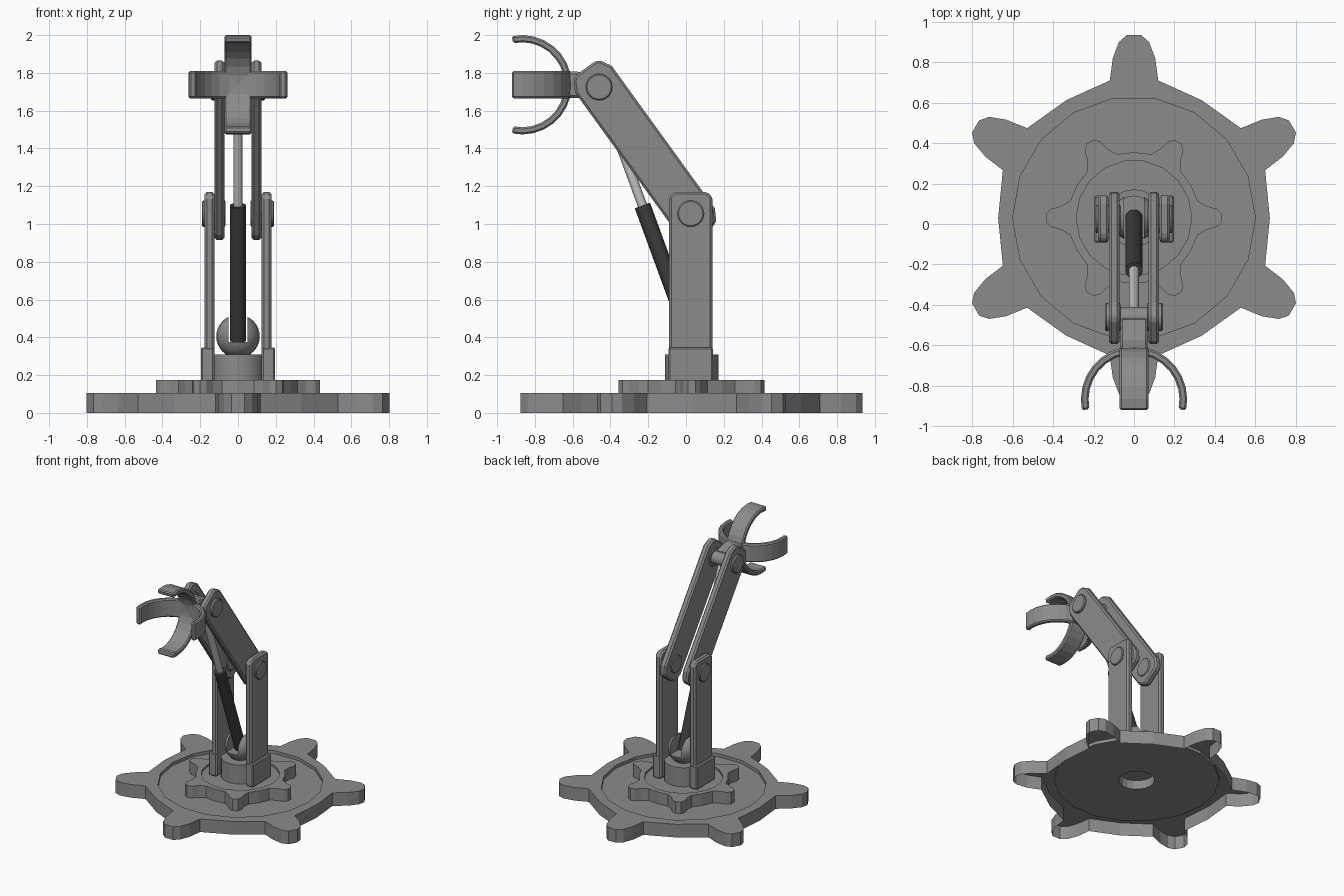
import bpy, bmesh, math
from mathutils import Vector, Matrix

if "Cube" in bpy.data.objects:
    bpy.data.objects.remove(bpy.data.objects["Cube"])

CY = 0.03  # y of the turntable axis


def material(name, v):
    m = bpy.data.materials.new(name)
    m.diffuse_color = (v, v, v, 1)
    m.use_nodes = True
    m.node_tree.nodes["Principled BSDF"].inputs["Base Color"].default_value = m.diffuse_color
    return m


GREY = material("steel_grey", 0.26)
DARK = material("dark_cylinder", 0.045)
LIGHT = material("bright_rod", 0.55)


def finish(bm, name, mat, mirror=False, bevel=0, smooth=False):
    bmesh.ops.recalc_face_normals(bm, faces=bm.faces)
    me = bpy.data.meshes.new(name)
    bm.to_mesh(me)
    bm.free()
    ob = bpy.data.objects.new(name, me)
    bpy.context.collection.objects.link(ob)
    me.materials.append(mat)
    if mirror:
        ob.modifiers.new("mirror", 'MIRROR')
    if bevel:
        b = ob.modifiers.new("bevel", 'BEVEL')
        b.width, b.segments = bevel, 1
        b.limit_method = 'ANGLE'
    if smooth:
        bpy.ops.object.select_all(action='DESELECT')
        ob.select_set(True)
        bpy.context.view_layer.objects.active = ob
        bpy.ops.object.shade_smooth_by_angle(angle=math.radians(35))
    return ob


def prism(name, pts, x0, x1, mat=GREY, mirror=False, bevel=0.012, turn=None):
    """Side profile (y, z) extruded along x."""
    bm = bmesh.new()
    f = bm.faces.new([bm.verts.new((x0, y, z)) for y, z in pts])
    r = bmesh.ops.extrude_face_region(bm, geom=[f])
    new = [v for v in r["geom"] if isinstance(v, bmesh.types.BMVert)]
    bmesh.ops.translate(bm, verts=new, vec=(x1 - x0, 0, 0))
    if turn:
        bmesh.ops.transform(bm, matrix=turn, verts=bm.verts)
    return finish(bm, name, mat, mirror, bevel)


def rod(name, a, b, r, mat=GREY, mirror=False, bevel=0, n=24):
    """Cylinder between two points."""
    a, b = Vector(a), Vector(b)
    d = b - a
    m = Matrix.Translation((a + b) / 2) @ d.to_track_quat('Z', 'Y').to_matrix().to_4x4()
    bm = bmesh.new()
    bmesh.ops.create_cone(bm, cap_ends=True, segments=n, radius1=r, radius2=r,
                          depth=d.length, matrix=m)
    return finish(bm, name, mat, mirror, bevel, smooth=True)


def gear(name, lobe, mid, phase, z0, z1, rim, floor, hole=None):
    """Six-lobed open shell with a round recess in its top."""
    bm = bmesh.new()

    def loop(pts, z):
        vs = [bm.verts.new((x, y + CY, z)) for x, y in pts]
        return vs, [bm.edges.new((vs[i - 1], vs[i])) for i in range(len(vs))]

    def bridge(a, b):
        for i in range(len(a)):
            bm.faces.new((a[i - 1], a[i], b[i], b[i - 1]))

    def circle(r):
        return [(r * math.cos(k * math.pi / 9), r * math.sin(k * math.pi / 9)) for k in range(18)]

    half = [(r, -w) for r, w in lobe] + [(r, w) for r, w in reversed(lobe)]
    half.append((mid * math.cos(math.pi / 6), mid * math.sin(math.pi / 6)))
    pts = []
    for k in range(6):
        a = phase + k * math.pi / 3
        c, s = math.cos(a), math.sin(a)
        pts += [(x * c - y * s, x * s + y * c) for x, y in half]
    low, _ = loop(pts, z0)
    top, e1 = loop(pts, z1)
    bridge(low, top)
    ring, e2 = loop(circle(rim), z1)
    bmesh.ops.triangle_fill(bm, edges=e1 + e2, use_beauty=True)
    well, _ = loop(circle(rim), floor)
    bridge(ring, well)
    if hole:  # axle socket seen from below
        h1, _ = loop(circle(hole), floor)
        h2, _ = loop(circle(hole), floor + 0.07)
        bridge(well, h1)
        bridge(h1, h2)
        bm.faces.new(h2)
    else:
        bm.faces.new(well)
    return finish(bm, name, GREY)


# Turntable
gear("base_gear", [(0.68, 0.12), (0.79, 0.105), (0.87, 0.075), (0.905, 0.035)], 0.672,
     math.pi / 6, 0, 0.105, 0.60, 0.08, hole=0.13)
gear("upper_gear", [(0.315, 0.085), (0.36, 0.058), (0.41, 0.045), (0.435, 0.02)], 0.325,
     0, 0.08, 0.175, 0.285, 0.158)
rod("hub", (0, CY, 0.155), (0, CY, 0.31), 0.142, n=18)

# Slotted ball holding the piston
bm = bmesh.new()
bmesh.ops.create_uvsphere(bm, u_segments=24, v_segments=16, radius=0.115,
                          matrix=Matrix.Translation((0, CY, 0.405)))
ball = finish(bm, "ball_socket", GREY, smooth=True)
cutter = prism("slot_cutter", [(-0.2, 0.375), (0.3, 0.375), (0.3, 0.6), (-0.2, 0.6)],
               -0.05, 0.05, bevel=0)
cutter.hide_render = True
cutter.hide_viewport = True
cut = ball.modifiers.new("slot", 'BOOLEAN')
cut.operation, cut.object, cut.solver = 'DIFFERENCE', cutter, 'EXACT'

# Upright pillars and their feet
prism("pillars", [(-0.09, 0.16), (0.14, 0.16), (0.14, 1.145), (0.11, 1.17),
                  (-0.06, 1.17), (-0.09, 1.145)], 0.125, 0.177, mirror=True)
prism("pillar_feet", [(-0.092, 0.16), (0.142, 0.16), (0.142, 0.347), (-0.092, 0.347)],
      0.128, 0.197, mirror=True, bevel=0.008)

# Tilted arm plates between elbow and wrist joints
elbow, wrist = Vector((0.025, 1.055)), Vector((-0.46, 1.725))
ax = (wrist - elbow).normalized()
pr = Vector((ax.y, -ax.x))


def end(j, s):
    return [j + s * (ax * u + pr * w) for u, w in
            ((0.052, 0.12), (0.105, 0.09), (0.123, 0.07), (0.123, -0.07), (0.105, -0.09), (0.052, -0.12))]


prism("arm_plates", [tuple(p) for p in end(wrist, 1) + end(elbow, -1)], 0.072, 0.124, mirror=True)

# Joint pins
rod("elbow_pins", (0.065, elbow.x, elbow.y), (0.19, elbow.x, elbow.y), 0.07,
    mirror=True, bevel=0.006)
rod("wrist_pins", (0.066, wrist.x, wrist.y), (0.143, wrist.x, wrist.y), 0.07,
    mirror=True, bevel=0.006)
rod("wrist_axle", (-0.07, wrist.x, wrist.y), (0.07, wrist.x, wrist.y), 0.05)

# Hydraulic piston
foot, tip = Vector((0, 0.03, 0.385)), Vector((0, wrist.x, wrist.y))
rod("piston_cylinder", foot, foot.lerp(tip, 0.532), 0.043, DARK, n=20)
rod("piston_rod", foot.lerp(tip, 0.5), tip, 0.025, LIGHT, n=16)

# Gripper: wrist block and two crossed C-shaped bands
CZ, GY = 1.737, -0.868
prism("wrist_block", [(-0.635, CZ - 0.07), (-0.575, CZ - 0.07), (-0.46, CZ - 0.05),
                      (-0.46, CZ + 0.04), (-0.575, CZ + 0.07), (-0.635, CZ + 0.07)], -0.068, 0.068)
angles = [math.radians(-102 + 204 * k / 16) for k in range(17)]
band = [(GY + 0.263 * math.cos(a), CZ + 0.263 * math.sin(a)) for a in angles]
band += [(GY + 0.225 * math.cos(a), CZ + 0.225 * math.sin(a)) for a in reversed(angles)]
centre = Matrix.Translation((0, GY, CZ))
for name, deg in (("vertical_claw", 0), ("horizontal_claw", 90)):
    prism(name, band, -0.072, 0.072, bevel=0.009,
          turn=centre @ Matrix.Rotation(math.radians(deg), 4, 'Y') @ centre.inverted())
